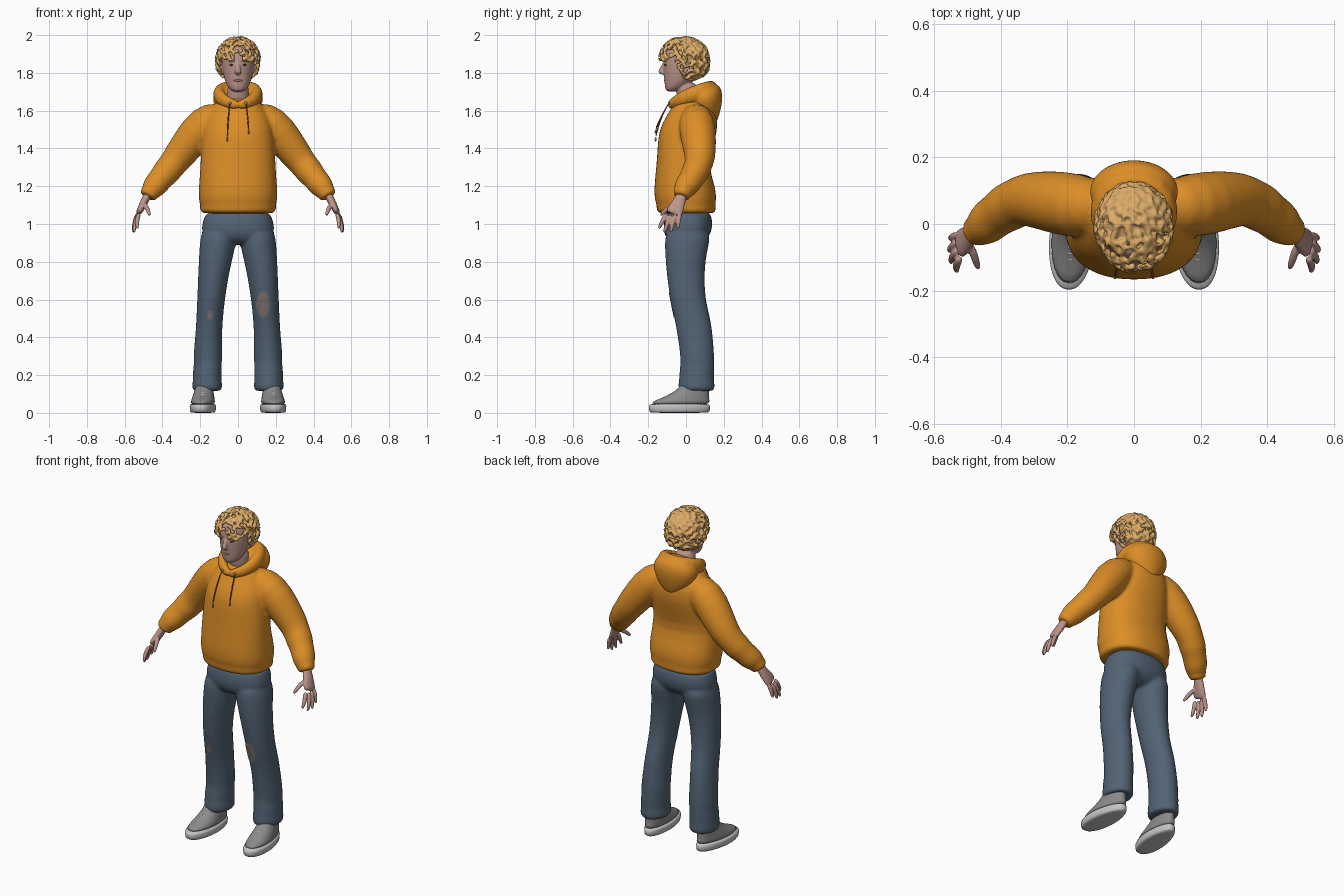
import bpy, bmesh, math, random
from mathutils import Vector, Matrix

random.seed(4)
cube = bpy.data.objects.get("Cube")
if cube:
    bpy.data.objects.remove(cube, do_unlink=True)


def material(name, r, g, b):
    m = bpy.data.materials.new(name)
    m.use_nodes = True
    m.diffuse_color = (r, g, b, 1)
    node = next(n for n in m.node_tree.nodes if n.type == 'BSDF_PRINCIPLED')
    node.inputs["Base Color"].default_value = (r, g, b, 1)
    return m


ORANGE = material("orange fleece", .72, .27, .02)
CORD = material("brown cord", .25, .10, .02)
DENIM = material("blue denim", .085, .125, .175)
PATCH = material("worn patch", .2, .165, .155)
SKIN = material("skin", .5, .3, .255)
LIP = material("lip", .36, .18, .15)
HAIR = material("blond hair", .72, .41, .14)
GREY = material("grey canvas", .26, .25, .255)
PALE = material("pale rubber", .55, .55, .55)
DARK = material("dark eye", .06, .04, .035)


def tube(bm, pts, s=1, n=16, flat=False, ref=(0, 1, 0), power=2):
    """Loft rings (x, y, z, side radius, ref radius) along a path; s=-1 mirrors."""
    cs = [Vector(p[:3]) for p in pts]
    rings = []
    for i, p in enumerate(pts):
        t = cs[min(i + 1, len(cs) - 1)] - cs[max(i - 1, 0)]
        t = Vector((0, 0, 1)) if flat else t.normalized()
        u = Vector(ref)
        u = (u - t * u.dot(t)).normalized()
        v = u.cross(t)
        ring = []
        for k in range(n):
            a = math.tau * k / n
            c, d = math.cos(a), math.sin(a)
            c = math.copysign(abs(c) ** (2 / power), c)
            d = math.copysign(abs(d) ** (2 / power), d)
            co = cs[i] + v * c * p[3] + u * d * p[-1]
            ring.append(bm.verts.new((co.x * s, co.y, co.z)))
        rings.append(ring)
    for a, b in zip(rings, rings[1:]):
        for k in range(n):
            bm.faces.new((a[k], a[(k + 1) % n], b[(k + 1) % n], b[k]))
    bm.faces.new(rings[0])
    bm.faces.new(rings[-1])


def ball(bm, centre, radii):
    bmesh.ops.create_uvsphere(bm, u_segments=20, v_segments=12, radius=1,
                              matrix=Matrix.Translation(centre) @ Matrix.Diagonal((*radii, 1)))


def finish(name, bm, mat, voxel=0, smooth=4, closed=True):
    """Make the object; a voxel size fuses its volumes into one soft skin."""
    if closed:
        bmesh.ops.recalc_face_normals(bm, faces=bm.faces)
    for f in bm.faces:
        f.smooth = True
    me = bpy.data.meshes.new(name)
    bm.to_mesh(me)
    bm.free()
    me.materials.append(mat)
    ob = bpy.data.objects.new(name, me)
    bpy.context.collection.objects.link(ob)
    if closed:
        sub = ob.modifiers.new("round", 'SUBSURF')
        sub.levels = sub.render_levels = 1
    if voxel:
        rm = ob.modifiers.new("fuse", 'REMESH')
        rm.mode, rm.voxel_size, rm.use_smooth_shade = 'VOXEL', voxel, True
        sm = ob.modifiers.new("soften", 'SMOOTH')
        sm.factor, sm.iterations = .5, smooth
    return ob


SIDES = (("left", 1), ("right", -1))

# Hoodie: body and both sleeves fused
bm = bmesh.new()
body = [(1.055, .005, .185, .14), (1.062, .003, .2, .155), (1.085, 0, .203, .158), (1.1, 0, .2, .155),
        (1.13, -.003, .211, .165), (1.2, -.006, .208, .163), (1.3, -.02, .2, .138), (1.4, -.005, .196, .146),
        (1.5, .012, .19, .157), (1.57, .03, .172, .135), (1.63, .04, .13, .108), (1.68, .035, .08, .08)]
tube(bm, [(0, y, z, rx, ry) for z, y, rx, ry in body], n=28, flat=True, power=2.3)
sleeve = [(.07, .05, 1.6, .07), (.18, .055, 1.535, .102), (.26, .07, 1.43, .092), (.32, .075, 1.35, .082),
          (.35, .065, 1.312, .074), (.38, .05, 1.275, .076), (.405, .032, 1.245, .066), (.43, .014, 1.215, .067),
          (.452, -.008, 1.187, .061), (.463, -.015, 1.172, .05), (.476, -.022, 1.153, .049), (.482, -.026, 1.142, .042)]
for _, s in SIDES:
    tube(bm, sleeve, s, n=20)
finish("hoodie", bm, ORANGE, .01)

# Hood: rolled collar and the bag hanging behind
bm = bmesh.new()
half = [(-.01, -.085, 1.625, .02, .024), (.05, -.07, 1.64, .025, .03), (.095, -.02, 1.665, .032, .04),
        (.105, .05, 1.69, .036, .047), (.075, .115, 1.712, .04, .046), (0, .142, 1.722, .04, .04)]
tube(bm, half + [(-p[0], *p[1:]) for p in half[-2::-1]], n=12, ref=(0, 0, 1))
bag = [(1.53, .135, .03, .025), (1.57, .115, .085, .06), (1.62, .1, .125, .088), (1.67, .095, .14, .1),
       (1.71, .1, .12, .09), (1.745, .12, .075, .05)]
tube(bm, [(0, y, z, rx, ry) for z, y, rx, ry in bag], n=24, flat=True)
finish("hood", bm, ORANGE, .008)

# Drawstrings with eyelets and tips
for (side, s), drop in zip(SIDES, (0, .04)):
    bm = bmesh.new()
    tube(bm, [(.042, -.088, 1.645, .004), (.05, -.125, 1.58, .004), (.055, -.15, 1.53 - drop / 2, .004),
              (.057, -.16, 1.5 - drop, .004)], s, n=8)
    finish(side + "_drawstring", bm, CORD)
    bm = bmesh.new()
    tube(bm, [(.057, -.159, 1.503 - drop, .006), (.057, -.162, 1.475 - drop, .006)], s, n=8)
    ball(bm, (s * .042, -.09, 1.64), (.008, .006, .008))
    finish(side + "_drawstring_tip", bm, GREY)

# Trousers: hips and legs fused
bm = bmesh.new()
hips = [(1.09, .012, .175, .12), (1.0, .012, .19, .131), (.95, .008, .196, .126), (.91, .003, .16, .1),
        (.89, 0, .1, .06)]
tube(bm, [(0, y, z, rx, ry) for z, y, rx, ry in hips], n=28, flat=True, power=2.3)
leg = [(.98, .1, .01, .09, .115), (.92, .104, .008, .097, .122), (.85, .113, 0, .094, .112),
       (.75, .128, -.004, .083, .102), (.6, .143, .008, .074, .094), (.5, .15, .035, .071, .097),
       (.4, .156, .05, .071, .094), (.3, .159, .06, .079, .091), (.26, .16, .06, .073, .09),
       (.22, .162, .058, .079, .094), (.18, .163, .056, .075, .093), (.15, .163, .055, .081, .098),
       (.122, .163, .056, .079, .096), (.115, .163, .056, .07, .088)]
for _, s in SIDES:
    tube(bm, [(x, y, z, rx, ry) for z, x, y, rx, ry in leg], s, n=20, flat=True)
trousers = finish("trousers", bm, DENIM, .01)

# Worn knee patches laid onto the denim
for name, x, z, rx, rz in (("left_knee_patch", .132, .575, .034, .068), ("right_knee_patch", -.148, .52, .014, .026)):
    bm = bmesh.new()
    bmesh.ops.create_grid(bm, x_segments=14, y_segments=14, size=1)
    for v in bm.verts:
        a, b = v.co.x, v.co.y
        v.co = (x + rx * a * math.sqrt(1 - b * b / 2), -.25, z + rz * b * math.sqrt(1 - a * a / 2))
    wrap = finish(name, bm, PATCH, closed=False).modifiers.new("lay", 'SHRINKWRAP')
    wrap.target, wrap.wrap_method, wrap.wrap_mode = trousers, 'PROJECT', 'ABOVE_SURFACE'
    wrap.use_project_y, wrap.offset = True, .003

# Shoes: sole, upper and laces
sole = [(0, -.035, .06, .152), (.004, -.035, .068, .162), (.04, -.035, .07, .165), (.05, -.035, .067, .161)]
upper = [(.04, -.035, .064, .158), (.062, -.025, .063, .152), (.08, -.002, .06, .124), (.1, .018, .056, .104),
         (.13, .043, .05, .078), (.17, .05, .048, .07)]
for side, s in SIDES:
    place = Matrix.Translation((s * .182, 0, 0)) @ Matrix.Rotation(s * math.radians(5), 4, 'Z')
    for part, rows, mat in (("sole", sole, PALE), ("shoe", upper, GREY)):
        bm = bmesh.new()
        tube(bm, [(0, y, z, rx, ry) for z, y, rx, ry in rows], n=32, flat=True, power=2.2)
        for v in bm.verts:
            v.co.x *= 1 - 1.2 * max(0, v.co.y + .03)
        bm.transform(place)
        finish(side + "_" + part, bm, mat)
    bm = bmesh.new()
    for k in range(4):
        y, z = -.108 + .018 * k, .087 + .01 * k
        tube(bm, [(x, y + 18 * x * x, z - 6 * x * x, .004) for x in (-.032, -.016, 0, .016, .032)], n=8)
    bm.transform(place)
    finish(side + "_laces", bm, PALE)

# Hands: palm, four fingers and thumb fused
palm = [(.474, -.018, 1.165, .023, .028), (.495, -.035, 1.12, .021, .033), (.515, -.055, 1.08, .019, .045),
        (.53, -.065, 1.05, .014, .046)]
fingers = [((.522, -.1, 1.06), (.537, -.125, 1.015), (.532, -.146, .97)),
           ((.528, -.078, 1.055), (.549, -.1, 1.0), (.55, -.118, .95)),
           ((.53, -.054, 1.055), (.552, -.072, 1.0), (.555, -.083, .95)),
           ((.528, -.032, 1.06), (.548, -.04, 1.015), (.553, -.044, .97)),
           ((.492, -.06, 1.105), (.477, -.108, 1.075), (.466, -.138, 1.042))]
for side, s in SIDES:
    bm = bmesh.new()
    tube(bm, palm, s)
    for f in fingers:
        tube(bm, [(*p, r) for p, r in zip(f, (.014, .0125, .009))], s, n=10, ref=(1, 0, 0))
    finish(side + "_hand", bm, SKIN, .004, 3)

# Head with neck, nose and ears
bm = bmesh.new()
skull = [(1.7, -.075, .025, .028), (1.715, -.063, .047, .047), (1.74, -.047, .064, .067), (1.78, -.03, .076, .087),
         (1.82, -.02, .084, .101), (1.87, -.014, .089, .108), (1.92, -.01, .085, .1), (1.96, -.008, .06, .07)]
tube(bm, [(0, y, z, rx, ry) for z, y, rx, ry in skull], n=24, flat=True)
tube(bm, [(0, .03, 1.6, .065, .065), (0, .01, 1.68, .058, .06), (0, 0, 1.76, .058, .06)], n=20, flat=True)
tube(bm, [(0, -.112, 1.86, .009), (0, -.126, 1.83, .011), (0, -.139, 1.803, .017, .013),
          (0, -.12, 1.79, .017, .012)], n=12, flat=True)
for _, s in SIDES:
    ball(bm, (s * .088, .002, 1.815), (.013, .02, .03))
finish("head", bm, SKIN, .005, 3)

# Lips, eyes and brows
bm = bmesh.new()
ball(bm, (0, -.108, 1.76), (.025, .009, .007))
finish("lips", bm, LIP)
for side, s in SIDES:
    bm = bmesh.new()
    ball(bm, (s * .033, -.108, 1.842), (.014, .008, .005))
    finish(side + "_eye", bm, DARK)
    bm = bmesh.new()
    tube(bm, [(.016, -.122, 1.858, .004), (.035, -.117, 1.864, .005), (.054, -.1, 1.858, .003)], s, n=8)
    finish(side + "_brow", bm, HAIR)

# Curly hair: scalp masses covered with short fused curls
bm = bmesh.new()
ball(bm, (0, .01, 1.897), (.1, .108, .085))
ball(bm, (0, .04, 1.835), (.09, .068, .075))
centre, count = Vector((0, -.01, 1.875)), 190
for i in range(count):
    dz, a = 1 - 2.1 * (i + .5) / count, 2.4 * i
    h = math.sqrt(max(.05, 1 - (dz ** 2 if dz > 0 else dz ** 4)))
    d = Vector((h * math.cos(a), h * math.sin(a), dz))
    p = centre + d * Vector((1, 1, 1)).length / math.sqrt(3) * .1
    p.y += d.y * .018
    back = min(1, max(0, (p.y + .08) / .1))
    if p.z < 1.878 - .115 * back:
        continue
    n = d.normalized()
    t = n.cross(Vector([random.uniform(-1, 1) for _ in range(3)])).normalized()
    b = n.cross(t)
    curl = []
    for k in range(6):
        w = .75 * k
        q = p + n * (.004 + .003 * k) + (t * math.cos(w) + b * math.sin(w)) * .018
        curl.append((*q, .0145 * (1 - k / 7)))
    tube(bm, curl, n=8, ref=n)
finish("hair", bm, HAIR, .005, 2)
